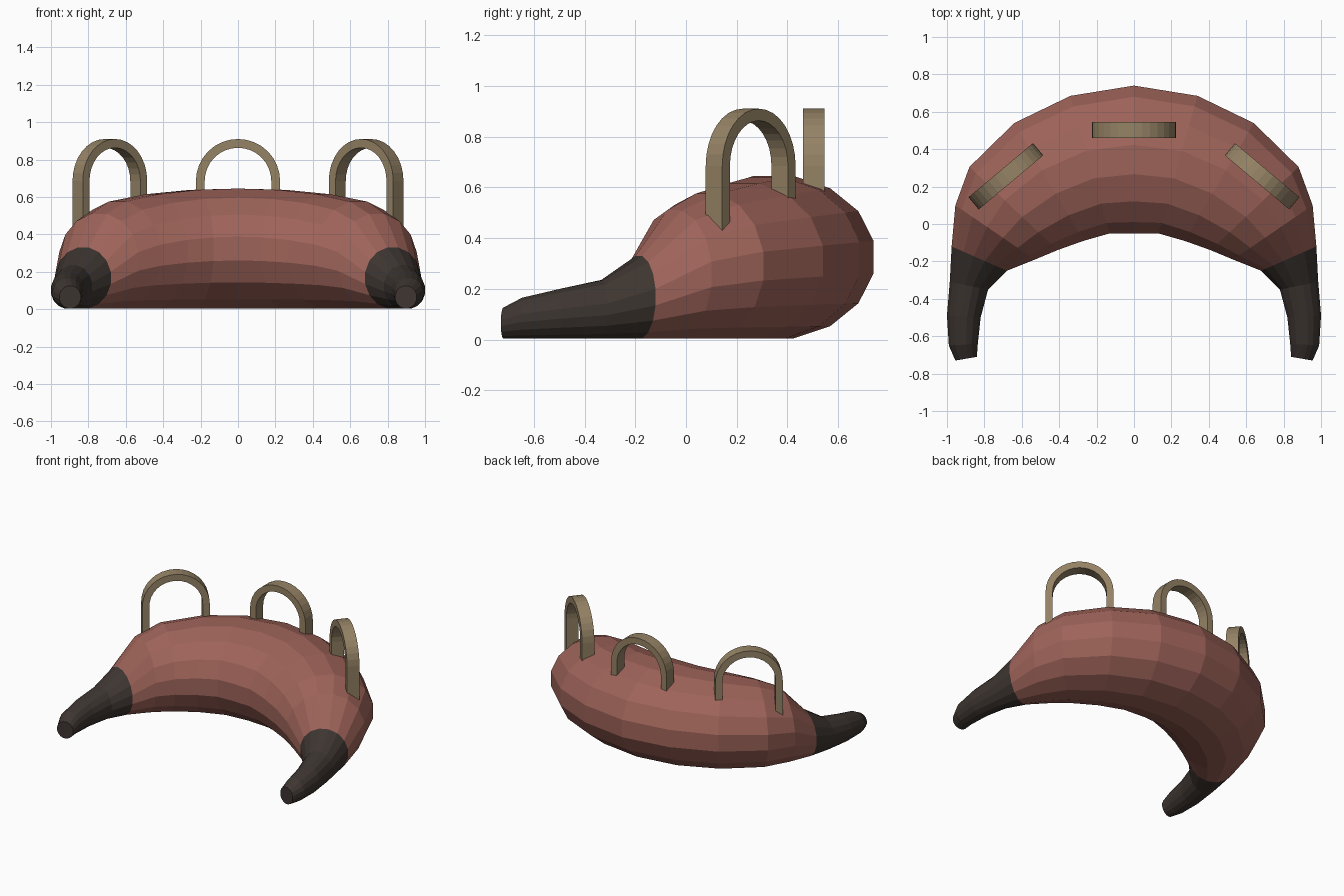
import bpy, bmesh, math
from mathutils import Vector

if "Cube" in bpy.data.objects:
    bpy.data.objects.remove(bpy.data.objects["Cube"])

SIDES = 16

def material(name, rgb):
    m = bpy.data.materials.new(name)
    m.diffuse_color = (*rgb, 1)
    m.use_nodes = True
    m.node_tree.nodes["Principled BSDF"].inputs["Base Color"].default_value = m.diffuse_color
    return m

red = material("red_brown", (0.34, 0.125, 0.10))
dark = material("dark_brown", (0.047, 0.036, 0.03))
tan = material("tan", (0.30, 0.225, 0.13))

def finish(bm, name, mat):
    bmesh.ops.recalc_face_normals(bm, faces=bm.faces)
    me = bpy.data.meshes.new(name)
    bm.to_mesh(me)
    bm.free()
    me.materials.append(mat)
    ob = bpy.data.objects.new(name, me)
    bpy.context.collection.objects.link(ob)
    return ob

# Ring stations: outer x, outer y, inner x, inner y, top z (bottom rests on the floor)
half = [
    (0.00, 0.74, 0.00, -0.05, 0.645),
    (0.34, 0.685, 0.13, -0.05, 0.638),
    (0.64, 0.54, 0.27, -0.09, 0.615),
    (0.88, 0.305, 0.41, -0.14, 0.575),
    (0.955, 0.10, 0.53, -0.19, 0.51),
    (0.975, -0.12, 0.68, -0.25, 0.33),
    (0.985, -0.31, 0.78, -0.35, 0.235),
    (1.00, -0.49, 0.82, -0.50, 0.20),
    (0.99, -0.65, 0.835, -0.64, 0.165),
    (0.955, -0.73, 0.84, -0.71, 0.125),
]

def mirrored(r):
    return (-r[0], r[1], -r[2], r[3], r[4])

def tube(name, stations, mat, cap=False):
    bm = bmesh.new()
    rings = []
    grow = 1 / math.cos(math.pi / SIDES)
    for ox, oy, ix, iy, top in stations:
        centre = Vector(((ox + ix) / 2, (oy + iy) / 2, (top + 0.004) / 2))
        across = Vector((ox - ix, oy - iy, 0)) / 2 * grow
        up = Vector((0, 0, (top - 0.004) / 2 * grow))
        ring = []
        for k in range(SIDES):
            a = 2 * math.pi * (k + 0.5) / SIDES
            ring.append(bm.verts.new(centre + across * math.cos(a) + up * math.sin(a)))
        rings.append(ring)
    for a, b in zip(rings, rings[1:]):
        for k in range(SIDES):
            n = (k + 1) % SIDES
            bm.faces.new((a[k], a[n], b[n], b[k]))
    # A temporary start cap keeps normals consistent; the joint face is hidden inside
    bm.faces.new(rings[0])
    bm.faces.new(rings[-1])
    bm.normal_update()
    return finish(bm, name, mat)

# Curved body and two dark tips
body = half[:6]
tube("body", [mirrored(r) for r in reversed(body[1:])] + body, red)
tube("right_tip", half[5:], dark)
tube("left_tip", [mirrored(r) for r in half[5:]], dark)

# Arched handles with straight legs sunk into the body
def handle(name, x, y, turn):
    bm = bmesh.new()
    depth, zc, foot, n = 0.0425, 0.685, 0.385, 16
    def profile(r):
        arc = [(r * math.cos(math.pi * i / n), zc + r * math.sin(math.pi * i / n))
               for i in range(n + 1)]
        return [(r, foot)] + arc + [(-r, foot)]
    sections = []
    for (xo, zo), (xi, zi) in zip(profile(0.225), profile(0.178)):
        sections.append([bm.verts.new(p) for p in (
            (xo, -depth, zo), (xo, depth, zo), (xi, depth, zi), (xi, -depth, zi))])
    for a, b in zip(sections, sections[1:]):
        for k in range(4):
            m = (k + 1) % 4
            bm.faces.new((a[k], a[m], b[m], b[k]))
    bm.faces.new(sections[0])
    bm.faces.new(sections[-1])
    ob = finish(bm, name, tan)
    ob.location = (x, y, 0)
    ob.rotation_euler.z = turn

handle("middle_handle", 0, 0.503, 0)
handle("right_handle", 0.685, 0.255, math.radians(-40))
handle("left_handle", -0.685, 0.255, math.radians(40))
